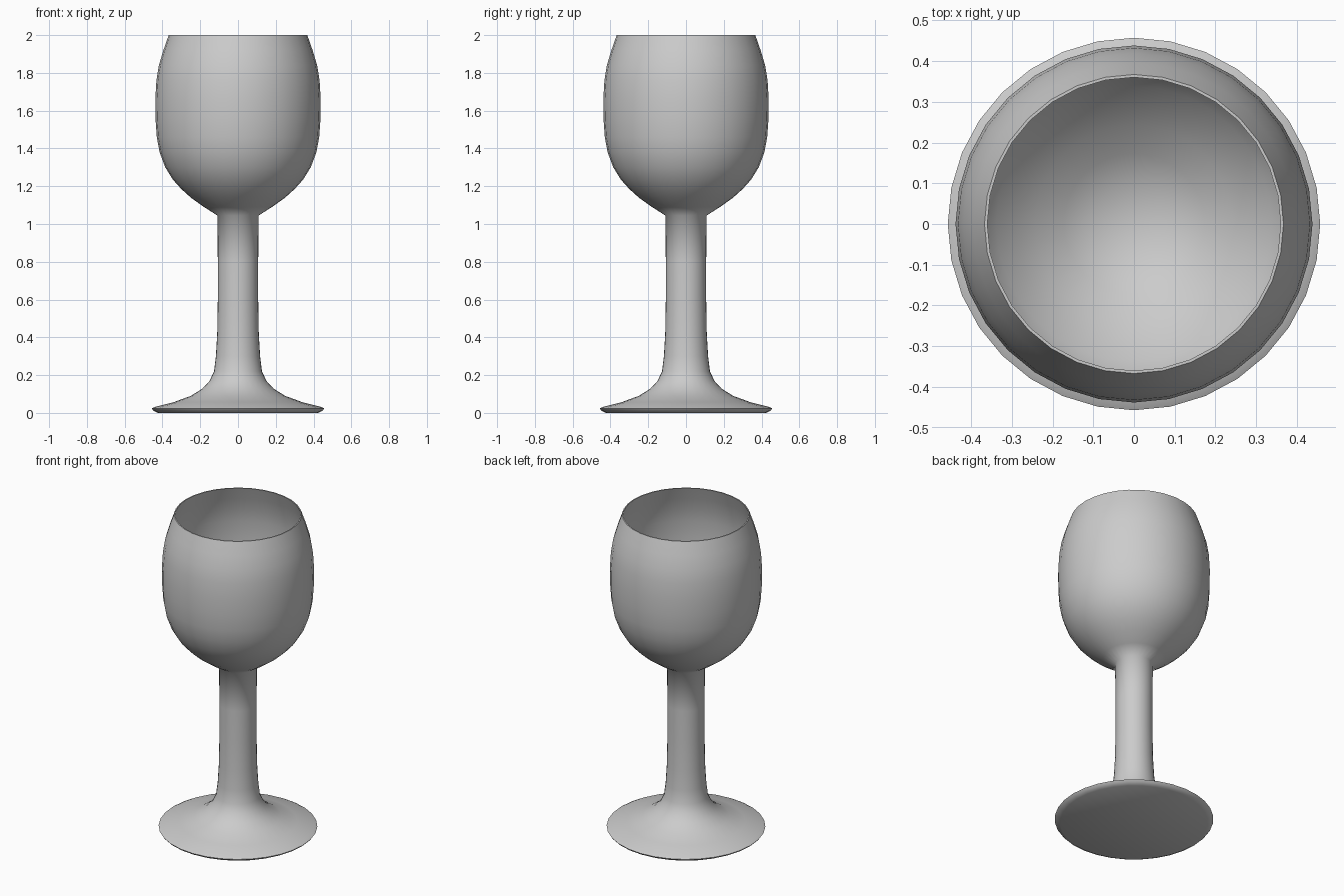
import bpy, bmesh, math

if "Cube" in bpy.data.objects:
    bpy.data.objects.remove(bpy.data.objects["Cube"])

SIDES = 32


def lathe(name, profile, sharp=40):
    """Spin (radius, z) points about z; zero radius gives a pole."""
    bm = bmesh.new()
    rings = []
    for r, z in profile:
        if r == 0:
            rings.append([bm.verts.new((0, 0, z))] * SIDES)
        else:
            rings.append([bm.verts.new((r * math.cos(2 * math.pi * i / SIDES),
                                        r * math.sin(2 * math.pi * i / SIDES), z))
                          for i in range(SIDES)])
    for a, b in zip(rings, rings[1:]):
        for i in range(SIDES):
            j = (i + 1) % SIDES
            bm.faces.new(dict.fromkeys((a[i], a[j], b[j], b[i])))
    bmesh.ops.recalc_face_normals(bm, faces=bm.faces)
    mesh = bpy.data.meshes.new(name)
    bm.to_mesh(mesh)
    bm.free()
    ob = bpy.data.objects.new(name, mesh)
    bpy.context.collection.objects.link(ob)
    bpy.context.view_layer.objects.active = ob
    ob.select_set(True)
    bpy.ops.object.shade_smooth_by_angle(angle=math.radians(sharp))
    ob.select_set(False)
    return ob


# Foot and stem
foot = [(0, 0), (0.425, 0), (0.448, 0.012), (0.457, 0.023), (0.44, 0.032),
        (0.34, 0.057), (0.25, 0.09), (0.19, 0.127), (0.15, 0.17),
        (0.127, 0.22), (0.117, 0.30), (0.11, 0.42)]
stem = [(0.107, 0.60), (0.107, 0.80), (0.109, 1.045)]

# Bowl outside up to the rim, then back down the inside
outer = [(0.18, 1.09), (0.25, 1.14), (0.30, 1.185), (0.345, 1.235),
         (0.385, 1.30), (0.415, 1.38), (0.43, 1.46), (0.437, 1.56),
         (0.438, 1.66), (0.432, 1.76), (0.419, 1.84), (0.395, 1.92),
         (0.367, 2.0)]
inner = [(r - 0.007, z + (0.012 if z < 1.3 else 0)) for r, z in reversed(outer)]
lathe("goblet", foot + stem + outer + inner + [(0.10, 1.06), (0, 1.05)], 60)
